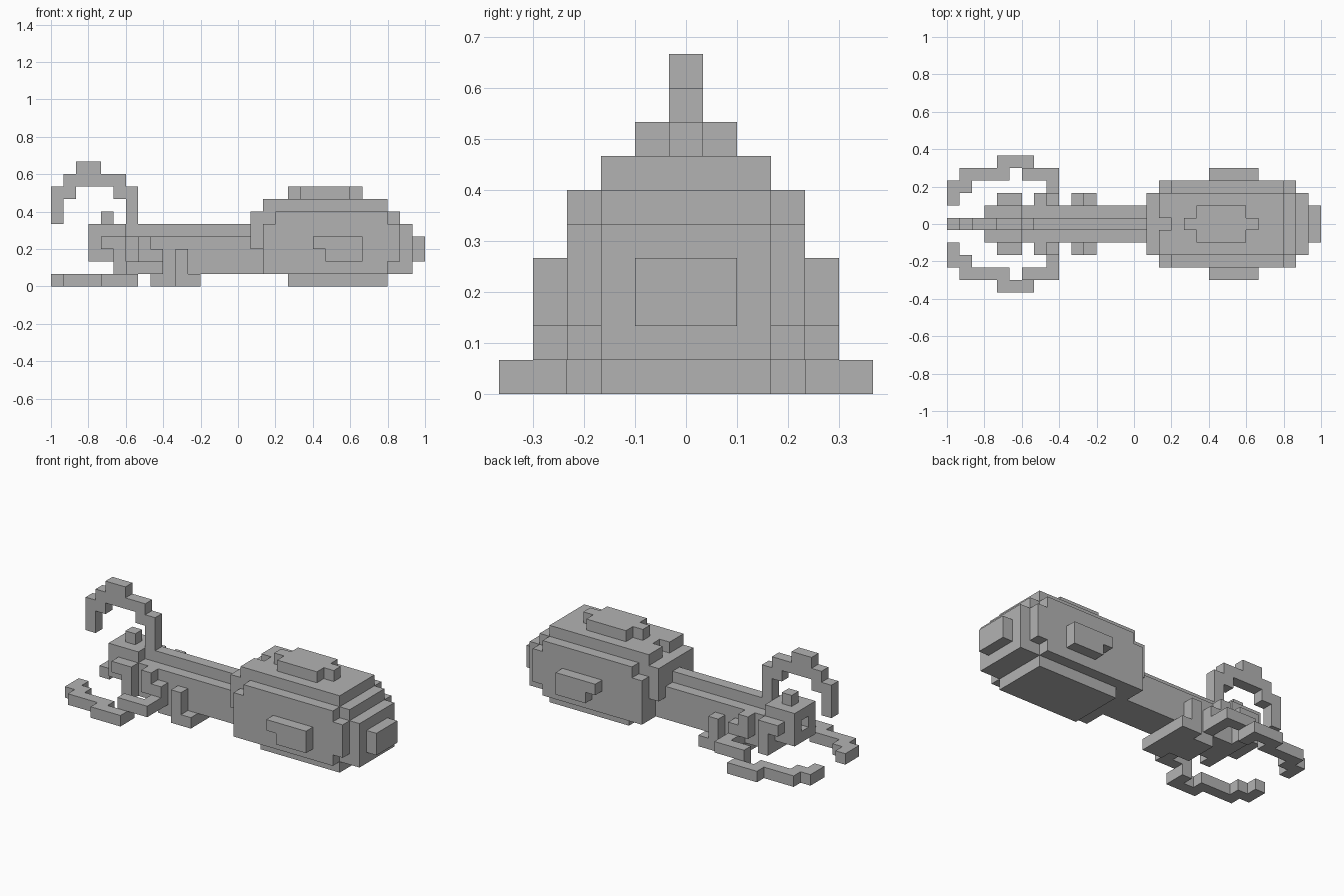
import bpy
import bmesh

U = 1 / 15  # edge of one block

cube = bpy.data.objects.get("Cube")
if cube:
    bpy.data.objects.remove(cube)

grey = bpy.data.materials.new("plain grey")
grey.use_nodes = True
colour = (0.45, 0.45, 0.45, 1)
grey.diffuse_color = colour
grey.node_tree.nodes["Principled BSDF"].inputs["Base Color"].default_value = colour


def add_box(bm, x0, x1, y0, y1, z0, z1):
    verts = bmesh.ops.create_cube(bm, size=1)["verts"]
    for v in verts:
        v.co.x = (x0 if v.co.x < 0 else x1) * U - 1
        v.co.y = (y0 if v.co.y < 0 else y1) * U
        v.co.z = (z0 if v.co.z < 0 else z1) * U


def finish(name, bm):
    mesh = bpy.data.meshes.new(name)
    bm.to_mesh(mesh)
    bm.free()
    mesh.materials.append(grey)
    obj = bpy.data.objects.new(name, mesh)
    bpy.context.collection.objects.link(obj)


def centred(name, boxes):
    """Boxes given as x start, x end, half width, z start, z end."""
    bm = bmesh.new()
    for x0, x1, w, z0, z1 in boxes:
        add_box(bm, x0, x1, -w, w, z0, z1)
    finish(name, bm)


def paired(name, boxes):
    """Boxes given as x start, x end, y start, y end, z start, z end."""
    for side, s in (("left", 1), ("right", -1)):
        bm = bmesh.new()
        for x0, x1, y0, y1, z0, z1 in boxes:
            add_box(bm, x0, x1, min(s * y0, s * y1), max(s * y0, s * y1), z0, z1)
        finish(name + "_" + side, bm)


# rounded rear body, stacked from slabs
centred("rear_body", [
    (19, 27, 2.5, 0, 1),
    (17, 29, 2.5, 1, 5),
    (16, 28, 2.5, 3, 6),
    (17, 27, 3.5, 1, 2),
    (17, 28, 3.5, 2, 5),
    (18, 27, 3.5, 5, 6),
    (29, 30, 1.5, 2, 4),
])
centred("rear_body_top", [
    (18, 27, 2.5, 6, 7),
    (20, 24, 1.5, 7, 8),
    (19, 25, 0.5, 7, 8),
])
paired("rear_body_shoulder", [(17, 18, 0.5, 2.5, 6, 7)])
paired("rear_body_bulge", [(21, 25, 3.5, 4.5, 3, 4), (22, 25, 3.5, 4.5, 2, 3)])

# long middle section with a ridge, and its base plate
centred("middle_beam", [(5, 17, 1.5, 1, 4)])
centred("beam_ridge", [(6, 16, 0.5, 4, 5)])
centred("base_plate", [(8, 12, 1.5, 0, 1)])

# head with a square mouth opening
centred("head", [
    (4, 6, 1.5, 2, 5),
    (3, 4, 1.5, 4, 5),
    (3, 4, 1.5, 2, 3),
])
paired("mouth_side", [(3, 4, 0.5, 1.5, 3, 4)])
centred("head_knob", [(4, 5, 0.5, 5, 6)])

# curled hook over the head
centred("hook", [
    (6, 7, 0.5, 4, 8),
    (5, 6, 0.5, 7, 9),
    (4, 5, 0.5, 8, 9),
    (2, 4, 0.5, 8, 10),
    (1, 2, 0.5, 7, 9),
    (0, 1, 0.5, 5, 8),
])

# short legs
paired("front_leg", [(4, 6, 1.5, 2.5, 3, 4), (5, 6, 1.5, 2.5, 1, 3)])
paired("middle_leg", [(7, 8, 1.5, 2.5, 2, 4), (8, 9, 1.5, 2.5, 1, 3)])
paired("rear_leg", [(10, 11, 1.5, 2.5, 1, 3), (10, 12, 1.5, 2.5, 0, 1)])

# curved pincers lying on the ground
paired("pincer", [
    (8, 9, 2.5, 4.5, 1, 2),
    (6, 8, 3.5, 4.5, 1, 2),
    (6, 7, 3.5, 5.5, 0, 1),
    (4, 6, 4.5, 5.5, 0, 1),
    (1, 5, 3.5, 4.5, 0, 1),
    (1, 2, 2.5, 3.5, 0, 1),
    (0, 1, 1.5, 3.5, 0, 1),
])
